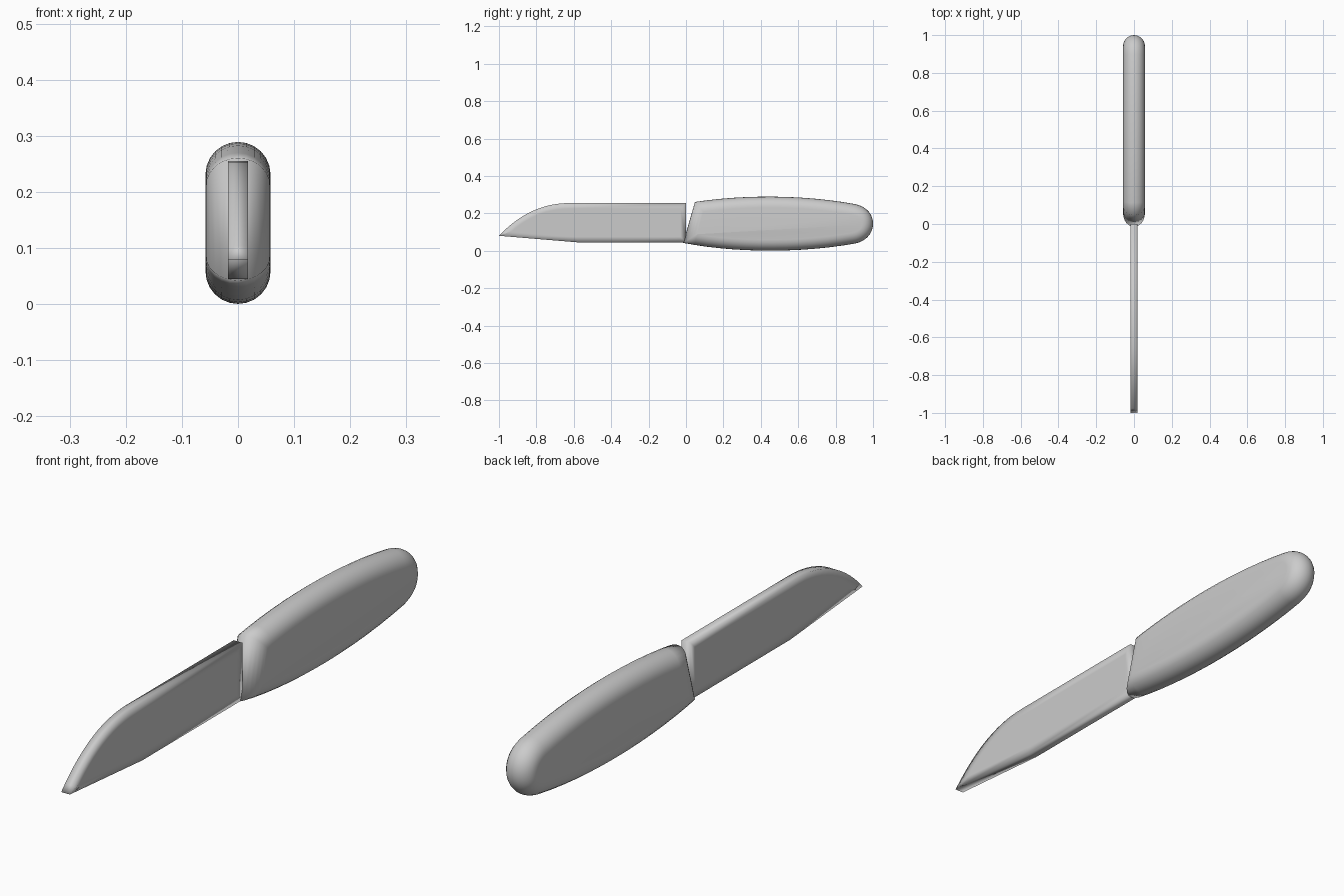
import bpy, bmesh, math
from mathutils import Vector
from mathutils.geometry import interpolate_bezier

cube = bpy.data.objects.get("Cube")
if cube:
    bpy.data.objects.remove(cube)

GREY = (0.6, 0.6, 0.6, 1)
grey = bpy.data.materials.new("light grey")
grey.use_nodes = True
grey.diffuse_color = GREY
grey.node_tree.nodes["Principled BSDF"].inputs["Base Color"].default_value = GREY


def outline(segments):
    """Join (y, z) bezier segments, or straight lines, into a closed loop."""
    pts = []
    for seg in segments:
        seg = [Vector(p) for p in seg]
        pts += interpolate_bezier(*seg, 14)[:-1] if len(seg) == 4 else seg[:1]
    return pts


def inset(pts, d):
    """Move a counter-clockwise loop inwards by d, with mitred corners."""
    out = []
    for i, p in enumerate(pts):
        a = (p - pts[i - 1]).normalized()
        b = (pts[(i + 1) % len(pts)] - p).normalized()
        n = Vector((-a.y - b.y, a.x + b.x))
        out.append(p + n * d / (1 + a.dot(b)))
    return out


def solid(name, pts, profile):
    """Bridge inset copies of the outline; profile holds (x, inset) pairs."""
    bm = bmesh.new()
    rings = [[bm.verts.new((x, p.x, p.y)) for p in inset(pts, d)] for x, d in profile]
    n = len(pts)
    for r, s in zip(rings, rings[1:]):
        for i in range(n):
            j = (i + 1) % n
            bm.faces.new((r[i], r[j], s[j], s[i]))
    bm.faces.new(rings[0])
    bm.faces.new(rings[-1])
    bmesh.ops.recalc_face_normals(bm, faces=bm.faces)
    for f in bm.faces:
        f.smooth = True
    mesh = bpy.data.meshes.new(name)
    bm.to_mesh(mesh)
    bm.free()
    mesh.materials.append(grey)
    ob = bpy.data.objects.new(name, mesh)
    bpy.context.collection.objects.link(ob)
    return ob


# Handle: barrel outline with fully rounded edges
R = 0.058
handle_shape = outline([
    [(-0.015, 0.042), (0.25, -0.01), (0.6, -0.015), (0.9, 0.038)],
    [(0.9, 0.038), (0.965, 0.05), (1.0, 0.095), (1.0, 0.145)],
    [(1.0, 0.145), (1.0, 0.195), (0.965, 0.238), (0.9, 0.25)],
    [(0.9, 0.25), (0.6, 0.305), (0.25, 0.3), (-0.015, 0.25)],
])
angles = [math.radians(a) for a in range(-90, 91, 15)]
solid("handle", handle_shape,
      [(R * math.sin(a), R * (1 - math.cos(a))) for a in angles])

# Blade: flat plate with a curved spine running down to the tip
T = 0.0175
blade_shape = outline([
    [(-1.0, 0.08), (-0.58, 0.045)],
    [(-0.58, 0.045), (0.0, 0.045)],
    [(0.0, 0.045), (0.0, 0.255)],
    [(0.0, 0.255), (-0.62, 0.255)],
    [(-0.62, 0.255), (-0.78, 0.255), (-0.9, 0.185), (-1.0, 0.08)],
])
solid("blade", blade_shape, [(-T, 0.03), (-T, 0), (T, 0), (T, 0.03)])
